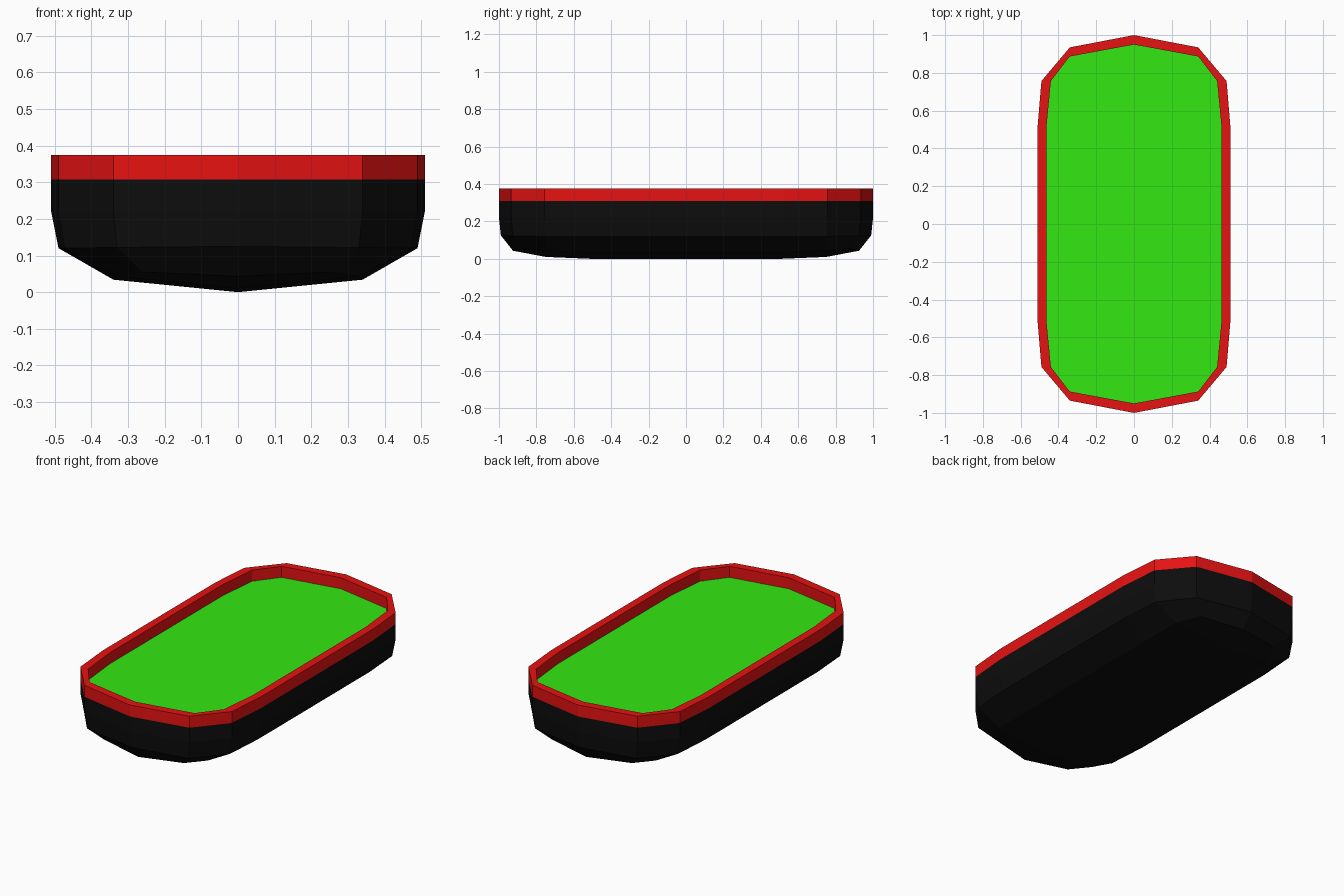
import bpy, bmesh

if "Cube" in bpy.data.objects:
    bpy.data.objects.remove(bpy.data.objects["Cube"])


def material(name, rgb):
    m = bpy.data.materials.new(name)
    m.diffuse_color = (*rgb, 1)
    m.use_nodes = True
    m.node_tree.nodes["Principled BSDF"].inputs["Base Color"].default_value = m.diffuse_color
    return m


RED = material("red", (0.8, 0.006, 0.006))
GREEN = material("green", (0.034, 0.8, 0.006))
BLACK = material("black", (0.004, 0.004, 0.004))


def ring(quarter):
    """Mirror a quarter outline (centre end to side) into a 14-point loop."""
    q = quarter
    right = q + [(x, -y, z) for x, y, z in reversed(q)]
    left = [(-x, y, z) for x, y, z in reversed(right[1:-1])]
    return right + left


def flat(points, z):
    return ring([(x, y, z) for x, y in points])


def add_ring(bm, pts):
    return [bm.verts.new(p) for p in pts]


def bridge(bm, a, b):
    n = len(a)
    for i in range(n):
        j = (i + 1) % n
        bm.faces.new((a[i], a[j], b[j], b[i]))


def finish(bm, name, mat):
    bmesh.ops.recalc_face_normals(bm, faces=bm.faces)
    me = bpy.data.meshes.new(name)
    bm.to_mesh(me)
    bm.free()
    me.materials.append(mat)
    ob = bpy.data.objects.new(name, me)
    bpy.context.collection.objects.link(ob)
    return ob


OUTER = [(0, 1.0), (0.34, 0.935), (0.49, 0.757), (0.51, 0.52)]
INNER = [(0, 0.95), (0.34, 0.887), (0.44, 0.757), (0.463, 0.52)]
DECK, TOP = 0.308, 0.375

# Hull: stacked loops narrowing towards a shallow keel
bm = bmesh.new()
loops = [add_ring(bm, p) for p in (
    flat(OUTER, DECK),
    flat(OUTER, 0.22),
    ring([(0, 0.99, 0.125), (0.33, 0.925, 0.122),
          (0.473, 0.75, 0.12), (0.49, 0.515, 0.12)]),
    ring([(0, 0.925, 0.043), (0.26, 0.87, 0.055),
          (0.33, 0.75, 0.043), (0.34, 0.51, 0.034)]))]
for upper, lower in zip(loops, loops[1:]):
    bridge(bm, upper, lower)
d = loops[-1]
k = [bm.verts.new(p) for p in ((0, 0.75, 0.01), (0, 0.51, 0),
                               (0, -0.51, 0), (0, -0.75, 0.01))]
for s in (1, -1):
    e = [d[(s * i) % 14] for i in range(8)]
    bm.faces.new((e[0], e[1], e[2], k[0]))
    for i in range(3):
        bm.faces.new((e[i + 2], e[i + 3], k[i + 1], k[i]))
    bm.faces.new((e[5], e[6], e[7], k[3]))
finish(bm, "hull", BLACK)

# Rim: raised band around the floor
bm = bmesh.new()
band = [add_ring(bm, flat(o, z)) for o, z in (
    (OUTER, DECK), (OUTER, TOP), (INNER, TOP), (INNER, DECK))]
for i in range(4):
    bridge(bm, band[i], band[(i + 1) % 4])
finish(bm, "rim", RED)

# Floor: flat panel inside the rim
bm = bmesh.new()
face = bm.faces.new(add_ring(bm, flat(INNER, DECK + 0.002)))
face.normal_update()
floor = finish(bm, "floor", GREEN)
if floor.data.polygons[0].normal.z < 0:
    floor.data.flip_normals()
